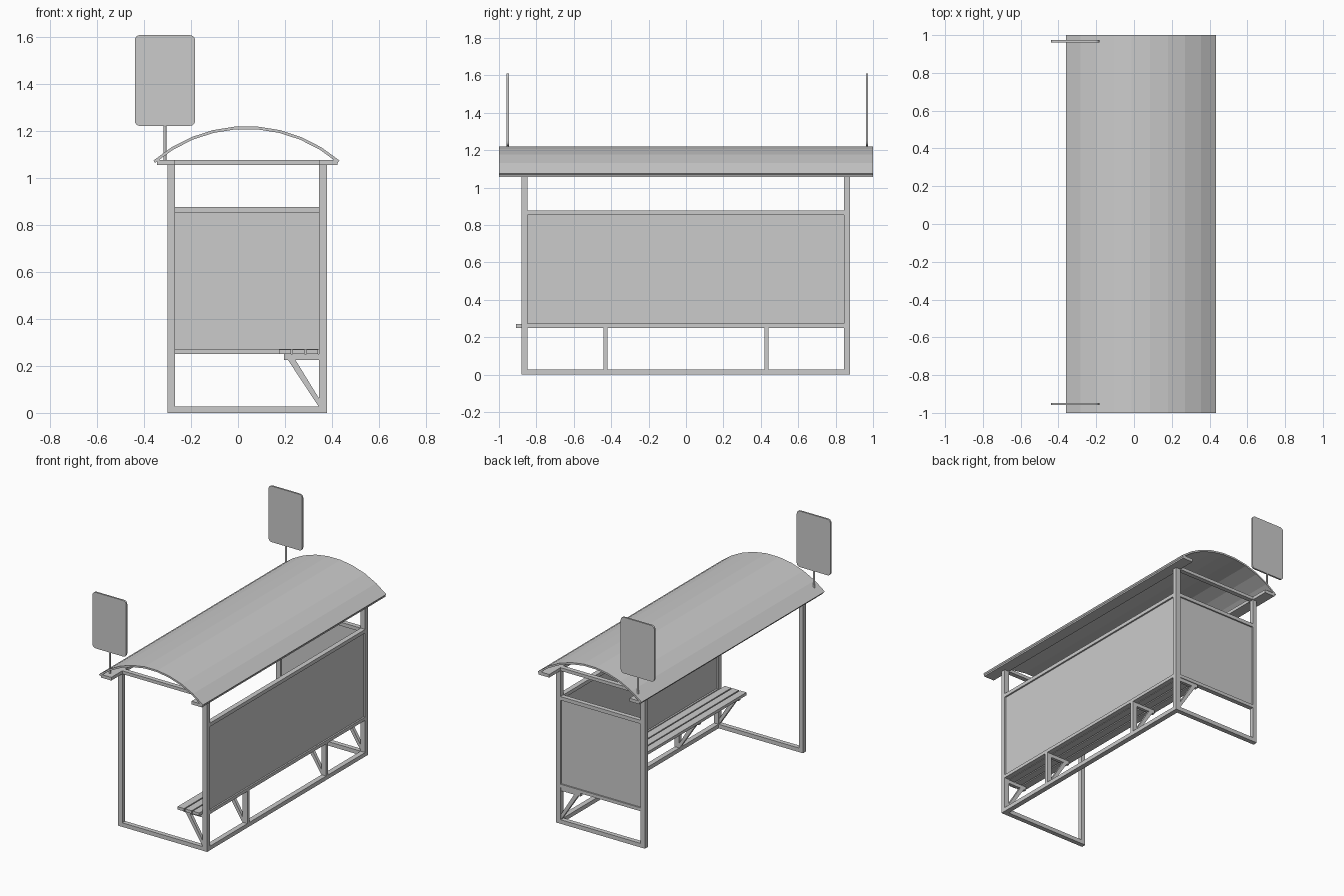
import bpy, math
from math import sin, cos, asin

if "Cube" in bpy.data.objects:
    bpy.data.objects.remove(bpy.data.objects["Cube"])


def mesh(name, verts, faces):
    me = bpy.data.meshes.new(name)
    me.from_pydata(verts, [], faces)
    ob = bpy.data.objects.new(name, me)
    bpy.context.collection.objects.link(ob)
    return ob


def prism(name, profile, y0, y1):
    """Extrude a clockwise-free (x, z) outline along y."""
    n = len(profile)
    verts = [(x, y, z) for y in (y0, y1) for x, z in profile]
    faces = [list(range(n)), list(range(2 * n - 1, n - 1, -1))]
    faces += [[(i + 1) % n, i, n + i, n + (i + 1) % n] for i in range(n)]
    return mesh(name, verts, faces)


def box(name, x0, x1, y0, y1, z0, z1):
    return prism(name, [(x0, z0), (x1, z0), (x1, z1), (x0, z1)], y0, y1)


FX, BX = (-0.30, -0.268), (0.345, 0.38)        # front and back post spans in x
Y0, Y1 = (-0.88, -0.848), (0.845, 0.877)       # end post spans in y
ends = (("near", Y0), ("far", Y1))

# Posts, floor rails and top cross rails
for label, y in ends:
    box(f"front_post_{label}", *FX, *y, 0, 1.06)
    box(f"back_post_{label}", *BX, *y, 0, 1.06)
    box(f"floor_rail_{label}", FX[1], BX[0], *y, 0, 0.028)
    box(f"top_rail_{label}", FX[1], BX[0], *y, 1.056, 1.078)
box("back_floor_rail", *BX, Y0[1], Y1[0], 0, 0.028)

# Roof beams running the full length
box("front_roof_beam", -0.345, -0.268, -1, 1, 1.056, 1.078)
box("back_roof_beam", 0.345, 0.425, -1, 1, 1.056, 1.078)

# Back and end panels with their frame rails
for label, z0, z1 in (("lower", 0.25, 0.273), ("upper", 0.853, 0.878)):
    box(f"back_panel_rail_{label}", *BX, Y0[1], Y1[0], z0, z1)
    box(f"end_panel_rail_{label}", FX[1], BX[0], *Y1, z0, z1)
box("back_panel", 0.357, 0.369, Y0[1], Y1[0], 0.273, 0.853)
box("end_panel", FX[1], BX[0], 0.855, 0.867, 0.273, 0.853)

# Curved roof sheet
half, rise, t, segs = 0.397, 0.147, 0.012, 9
R = (half ** 2 + rise ** 2) / (2 * rise)
a = asin(half / R)
angles = [-a + 2 * a * i / segs for i in range(segs + 1)]
arc = lambda r: [(0.036 + r * sin(v), 1.222 - R + r * cos(v)) for v in angles]
outer, inner = arc(R), arc(R - t)
n = segs + 1
verts = [(x, y, z) for y in (-1, 1) for x, z in outer + inner]
faces = []
for i in range(segs):
    j, m = i + 1, 2 * n
    faces += [(i, j, m + j, m + i), (n + j, n + i, m + n + i, m + n + j),
              (j, i, n + i, n + j), (m + i, m + j, m + n + j, m + n + i)]
for i, flip in ((0, 1), (segs, -1)):
    faces.append((i, 2 * n + i, 3 * n + i, n + i)[::flip])
mesh("roof", verts, faces)

# Bench slats
for i in range(3):
    x = 0.175 + i * 0.058
    box(f"bench_slat_{i + 1}", x, x + 0.05, -0.91, Y1[0], 0.25, 0.27)

# Bench brackets: arm and diagonal brace, plus short studs under the panel
for i, y in enumerate((-0.864, -0.43, 0.43, 0.861)):
    y0, y1 = y - 0.011, y + 0.011
    box(f"bench_arm_{i + 1}", 0.195, BX[0], y0, y1, 0.226, 0.25)
    prism(f"bench_brace_{i + 1}",
          [(0.212, 0.227), (0.345, 0.025), (0.345, 0.062), (0.244, 0.227)], y0, y1)
    if 0 < i < 3:
        box(f"back_stud_{i + 1}", *BX, y0, y1, 0.028, 0.25)

# Rounded sign boards on poles
r, outline = 0.022, []
for cx, cz, s in ((-0.183 - r, 1.61 - r, 0), (-0.44 + r, 1.61 - r, 1),
                  (-0.44 + r, 1.223 + r, 2), (-0.183 - r, 1.223 + r, 3)):
    for k in range(5):
        v = (s + k / 4) * math.pi / 2
        outline.append((cx + r * cos(v), cz + r * sin(v)))
for label, y in (("near", -0.953), ("far", 0.968)):
    prism(f"sign_board_{label}", outline, y - 0.006, y + 0.006)
    bpy.ops.mesh.primitive_cylinder_add(vertices=12, radius=0.006, depth=0.155,
                                        location=(-0.311, y, 1.1525))
    bpy.context.object.name = f"sign_pole_{label}"
